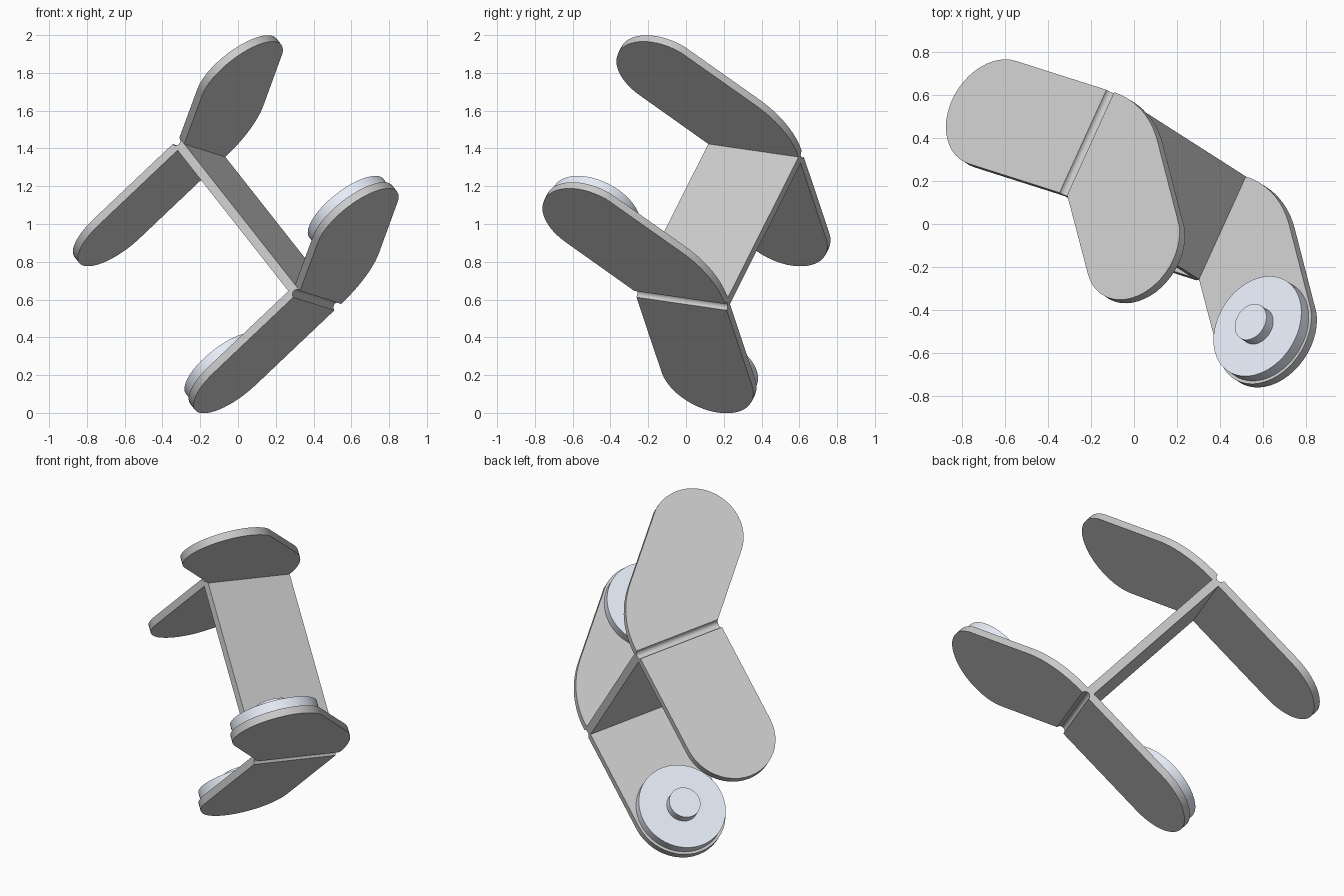
import bpy, bmesh, math
from mathutils import Vector, Matrix

if "Cube" in bpy.data.objects:
    bpy.data.objects.remove(bpy.data.objects["Cube"])

# Tilted frame: D along the fold lines, E across the flanges, N from lower to upper flange
D = Vector((0.41, 0.90, -0.13)).normalized()
E = Vector((0.71, -0.22, 0.67))
E = (E - E.dot(D) * D).normalized()
N = E.cross(D)
O = Vector((0.10, 0.175, 1.0))
W, T, H, G = 0.265, 0.045, 0.555, 0.025   # half width, thickness, half height, half gap

mat = bpy.data.materials.new("pale_blue")
mat.diffuse_color = (0.80, 0.85, 0.95, 1)
mat.use_nodes = True
mat.node_tree.nodes["Principled BSDF"].inputs["Base Color"].default_value = mat.diffuse_color


def arc(cx, cy, r, a0, a1, n=24):
    return [(cx + r * math.cos(math.radians(a0 + (a1 - a0) * i / n)),
             cy + r * math.sin(math.radians(a0 + (a1 - a0) * i / n))) for i in range(n + 1)]


def prism(name, outline, u, v, w, lo, hi, material=None):
    """Extrude a (u, v) outline along w from lo to hi."""
    bm = bmesh.new()
    face = bm.faces.new([bm.verts.new(O + u * a + v * b + w * lo) for a, b in outline])
    res = bmesh.ops.extrude_face_region(bm, geom=[face])
    moved = [g for g in res["geom"] if isinstance(g, bmesh.types.BMVert)]
    bmesh.ops.translate(bm, verts=moved, vec=w * (hi - lo))
    bmesh.ops.recalc_face_normals(bm, faces=bm.faces)
    me = bpy.data.meshes.new(name)
    bm.to_mesh(me)
    bm.free()
    ob = bpy.data.objects.new(name, me)
    bpy.context.collection.objects.link(ob)
    if material:
        me.materials.append(material)
    bpy.ops.object.select_all(action='DESELECT')
    ob.select_set(True)
    bpy.context.view_layer.objects.active = ob
    bpy.ops.object.shade_smooth_by_angle(angle=math.radians(30))
    return ob


# Flap outlines in (E, D): one straight, one turned 45 degrees
straight_end = (-0.62, 0.0)
k = math.sqrt(0.5)
angled_end = (G + k * (W + 0.46), -W + k * (W - 0.46))
straight = arc(*straight_end, W, 90, 270) + [(-G, -W), (-G, W)]
angled = [(G, -W)] + arc(G, -W, 2 * W, 90, 45, 12) + arc(*angled_end, W, 45, -135)[1:]

for side, lo, hi in (("upper", H - T, H), ("lower", -H, -H + T)):
    prism(side + "_straight_flap", straight, E, D, N, lo, hi)
    prism(side + "_angled_flap", angled, E, D, N, lo, hi)

# Web plate with a shallow rounded groove at each fold
groove = arc(0, H, G, 0, -180, 10)
profile = groove + [(a, -b) for a, b in reversed(groove)]
prism("web_plate", profile, E, N, D, -W, W)

# Stepped discs on the inner side of the lower flaps
base = -H + T
for label, c in (("straight", straight_end), ("angled", angled_end)):
    prism(label + "_disc", arc(*c, 0.25, 0, 360, 64)[:-1], E, D, N, base, base + 0.06, mat)
    prism(label + "_hub", arc(*c, 0.09, 0, 360, 40)[:-1], E, D, N, base + 0.06, base + 0.115, mat)
